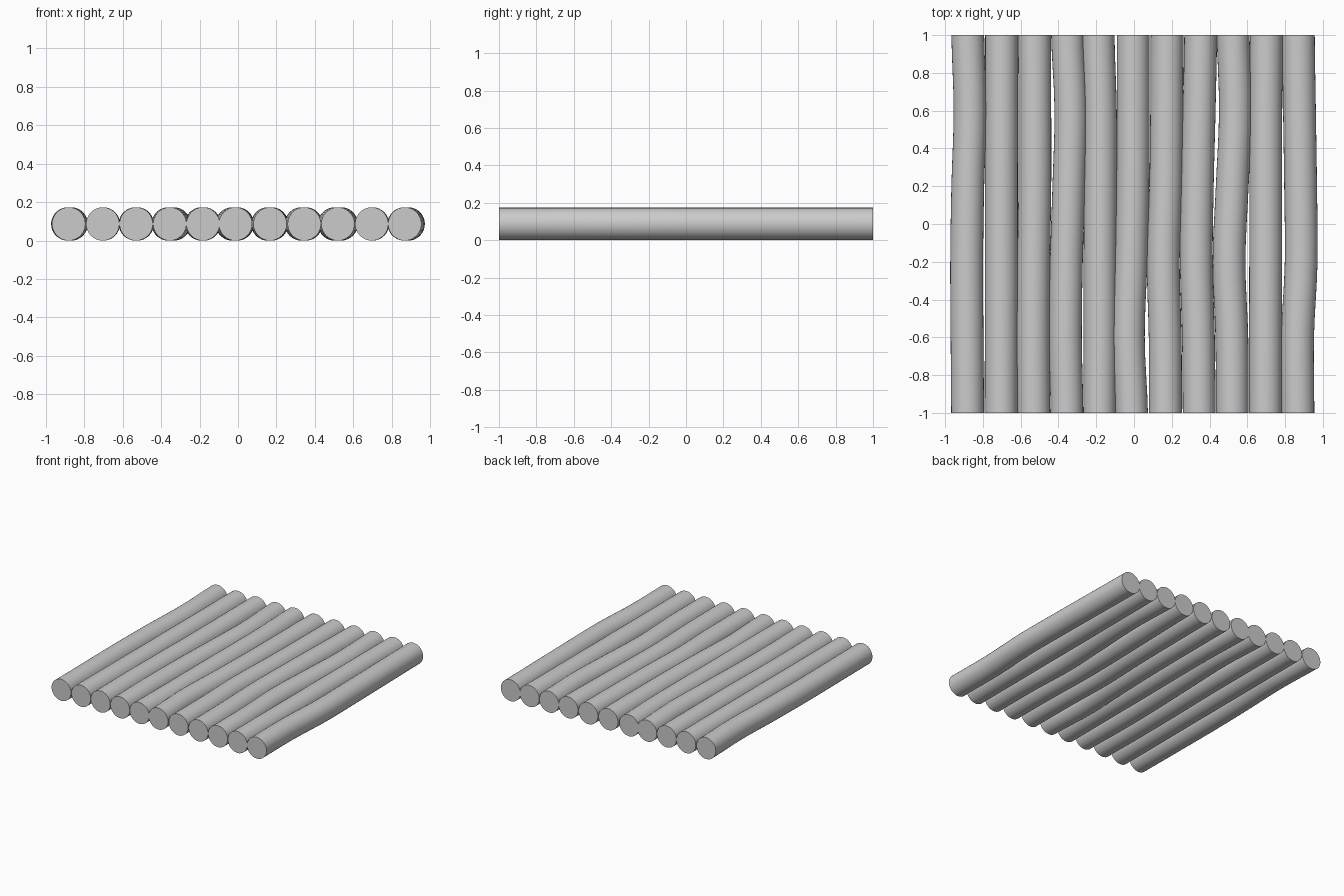
import bpy, bmesh, math

if "Cube" in bpy.data.objects:
    bpy.data.objects.remove(bpy.data.objects["Cube"])

R, SIDES, STEPS = 0.0868, 32, 4

# sideways position of each log's axis at y = -1, -0.6, -0.2, 0.2, 0.6, 1
LOGS = [
    (-0.881, -0.884, -0.886, -0.880, -0.868, -0.880),
    (-0.704, -0.703, -0.702, -0.702, -0.701, -0.701),
    (-0.530, -0.534, -0.531, -0.525, -0.525, -0.527),
    (-0.355, -0.363, -0.358, -0.345, -0.334, -0.352),
    (-0.182, -0.180, -0.180, -0.178, -0.178, -0.190),
    (-0.013, -0.030, -0.016, -0.006, -0.004, -0.004),
    (0.167, 0.165, 0.155, 0.168, 0.173, 0.175),
    (0.345, 0.341, 0.330, 0.335, 0.345, 0.353),
    (0.520, 0.518, 0.503, 0.520, 0.537, 0.525),
    (0.696, 0.696, 0.697, 0.697, 0.698, 0.700),
    (0.868, 0.866, 0.885, 0.882, 0.876, 0.870),
]


def smooth_path(xs):
    """Catmull-Rom path through the axis positions."""
    pts = []
    n = len(xs) - 1
    for i in range(n):
        a, b, c, d = xs[max(i - 1, 0)], xs[i], xs[i + 1], xs[min(i + 2, n)]
        for s in range(STEPS):
            t = s / STEPS
            x = 0.5 * (2 * b + (c - a) * t + (2 * a - 5 * b + 4 * c - d) * t ** 2
                       + (3 * b - a - 3 * c + d) * t ** 3)
            pts.append((x, -1 + 2 * (i + t) / n))
    pts.append((xs[-1], 1.0))
    return pts


def make_log(name, xs):
    bm = bmesh.new()
    rings = []
    for x, y in smooth_path(xs):
        rings.append([bm.verts.new((x + R * math.cos(a), y, R + R * math.sin(a)))
                      for a in (2 * math.pi * k / SIDES for k in range(SIDES))])
    # bark surface
    for r0, r1 in zip(rings, rings[1:]):
        for k in range(SIDES):
            j = (k + 1) % SIDES
            bm.faces.new((r0[k], r0[j], r1[j], r1[k]))
    # sawn ends
    bm.faces.new(rings[0])
    bm.faces.new(rings[-1])
    bmesh.ops.recalc_face_normals(bm, faces=bm.faces)
    me = bpy.data.meshes.new(name)
    bm.to_mesh(me)
    bm.free()
    ob = bpy.data.objects.new(name, me)
    bpy.context.collection.objects.link(ob)
    ob.select_set(True)
    bpy.context.view_layer.objects.active = ob


# row of slightly crooked logs
for i, xs in enumerate(LOGS, 1):
    make_log(f"log_{i:02d}", xs)
bpy.ops.object.shade_smooth_by_angle(angle=math.radians(40))
